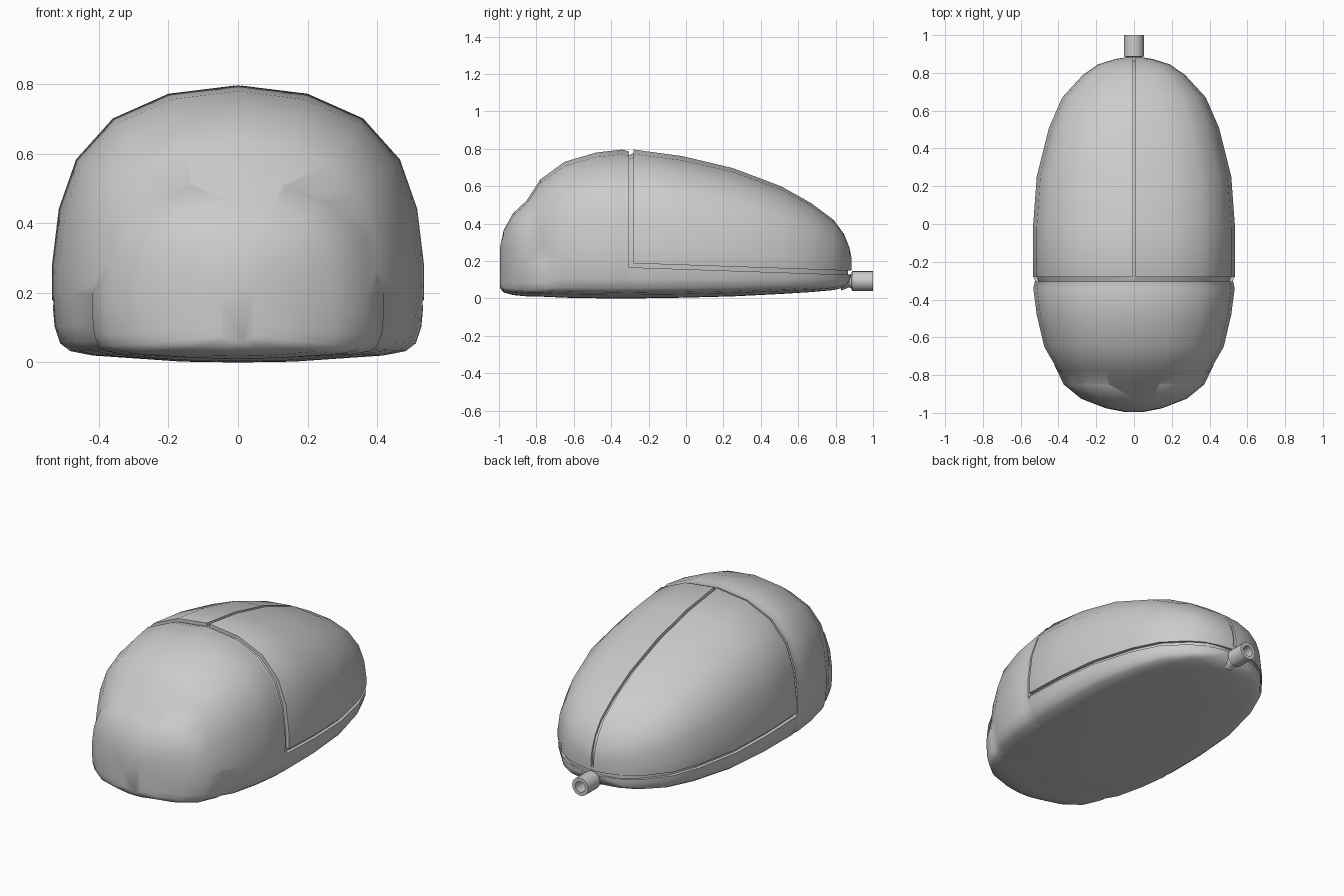
import bpy, bmesh, math
from mathutils import Matrix

if "Cube" in bpy.data.objects:
    bpy.data.objects.remove(bpy.data.objects["Cube"])

# Half cross-section: (width factor, height factor), +1 = top, 0 = widest, -1 = bottom
HALF = [(0.374, .955), (.673, .825), (.87, .61), (.963, .35), (1, .05), (1, -.2),
        (.985, -.58), (.955, -.78), (.9, -.87), (.78, -.92), (.3, -.99)]
SECTION = [(0, 1)] + HALF + [(0, -1)] + [(-u, v) for u, v in reversed(HALF)]


def finish(bm, name):
    bmesh.ops.recalc_face_normals(bm, faces=bm.faces)
    me = bpy.data.meshes.new(name)
    bm.to_mesh(me)
    bm.free()
    ob = bpy.data.objects.new(name, me)
    bpy.context.collection.objects.link(ob)
    return ob


def loft(name, stations, inset=0.0):
    """Skin along y; each station is (y, half width, top, bottom, height of widest point)."""
    bm = bmesh.new()
    rings = []
    for y, w, top, bot, mid in stations:
        w, top, bot = max(w - inset, .01), max(top - inset, mid + .01), min(bot + inset, mid - .01)
        y = max(-.94 + inset, min(.885 - inset, y)) if inset else y
        rings.append([bm.verts.new((u * w, y, mid + v * ((top - mid) if v > 0 else (mid - bot))))
                      for u, v in SECTION])
    n = len(SECTION)
    for a, b in zip(rings, rings[1:]):
        for i in range(n):
            j = (i + 1) % n
            bm.faces.new((a[i], a[j], b[j], b[i]))
    bm.faces.new(rings[0])
    bm.faces.new(rings[-1])
    return finish(bm, name)


def box(name, lo, hi, shear=0.0):
    """Box between two corners, optionally sloping in z along y."""
    bm = bmesh.new()
    bmesh.ops.create_cube(bm, size=1)
    for v in bm.verts:
        for k in range(3):
            v.co[k] = lo[k] if v.co[k] < 0 else hi[k]
        v.co.z += shear * (v.co.y + .29)
    return finish(bm, name)


def boolean(ob, other, op):
    m = ob.modifiers.new(op, 'BOOLEAN')
    m.object, m.operation, m.solver = other, op, 'EXACT'
    bpy.context.view_layer.objects.active = ob
    bpy.ops.object.modifier_apply(modifier=m.name)
    bpy.data.objects.remove(other)


def smooth(ob):
    bpy.ops.object.select_all(action='DESELECT')
    ob.select_set(True)
    bpy.context.view_layer.objects.active = ob
    bpy.ops.object.shade_smooth_by_angle(angle=math.radians(45))


# Main shell
SHELL = [(-.94, .06, .30, .10, .22), (-.92, .15, .38, .05, .22), (-.87, .30, .495, .025, .23),
         (-.78, .40, .635, .010, .24), (-.65, .475, .73, .004, .25), (-.48, .515, .78, .001, .25),
         (-.34, .533, .796, 0, .25), (-.306, .525, .786, 0, .25), (-.28, .535, .797, 0, .25),
         (-.02, .535, .762, .004, .24), (.25, .515, .698, .011, .23), (.51, .45, .60, .024, .21),
         (.67, .38, .51, .034, .20), (.79, .27, .42, .045, .19), (.845, .19, .345, .058, .185),
         (.873, .10, .275, .09, .18), (.885, .03, .22, .13, .175)]
shell = loft("mouse_shell", SHELL)

# Bulging heel merged into the shell
HEEL = [(-.995, .05, .27, .055, .18), (-.975, .15, .365, .032, .18), (-.925, .28, .455, .018, .18),
        (-.85, .372, .525, .011, .18), (-.75, .42, .545, .010, .18), (-.6, .40, .50, .012, .18)]
boolean(shell, loft("heel", HEEL), 'UNION')

# Grooves that outline the two buttons, limited in depth by an inner core
slots = box("groove_cutter", (-.7, -.304, .165), (.7, -.281, 1))
boolean(slots, box("centre_slot", (-.009, -.29, .17), (.009, 1, 1)), 'UNION')
boolean(slots, box("rim_slot", (-.7, -.3035, .166), (.7, 1.02, .188), -.034), 'UNION')
boolean(slots, loft("core", SHELL, .02), 'DIFFERENCE')
boolean(shell, slots, 'DIFFERENCE')
smooth(shell)

# Hollow cable sleeve with a narrow neck, turned about the y axis
bm = bmesh.new()
N = 20
profile = [(.05, .83), (.034, .872), (.04, .884), (.053, .888), (.053, 1), (.032, 1), (.032, .9)]
rings = [[bm.verts.new((r * math.cos(2 * math.pi * i / N), y, .093 + r * math.sin(2 * math.pi * i / N)))
          for i in range(N)] for r, y in profile]
for a, b in zip(rings, rings[1:]):
    for i in range(N):
        bm.faces.new((a[i], a[(i + 1) % N], b[(i + 1) % N], b[i]))
bm.faces.new(rings[0])
bm.faces.new(rings[-1])
smooth(finish(bm, "cable_sleeve"))
